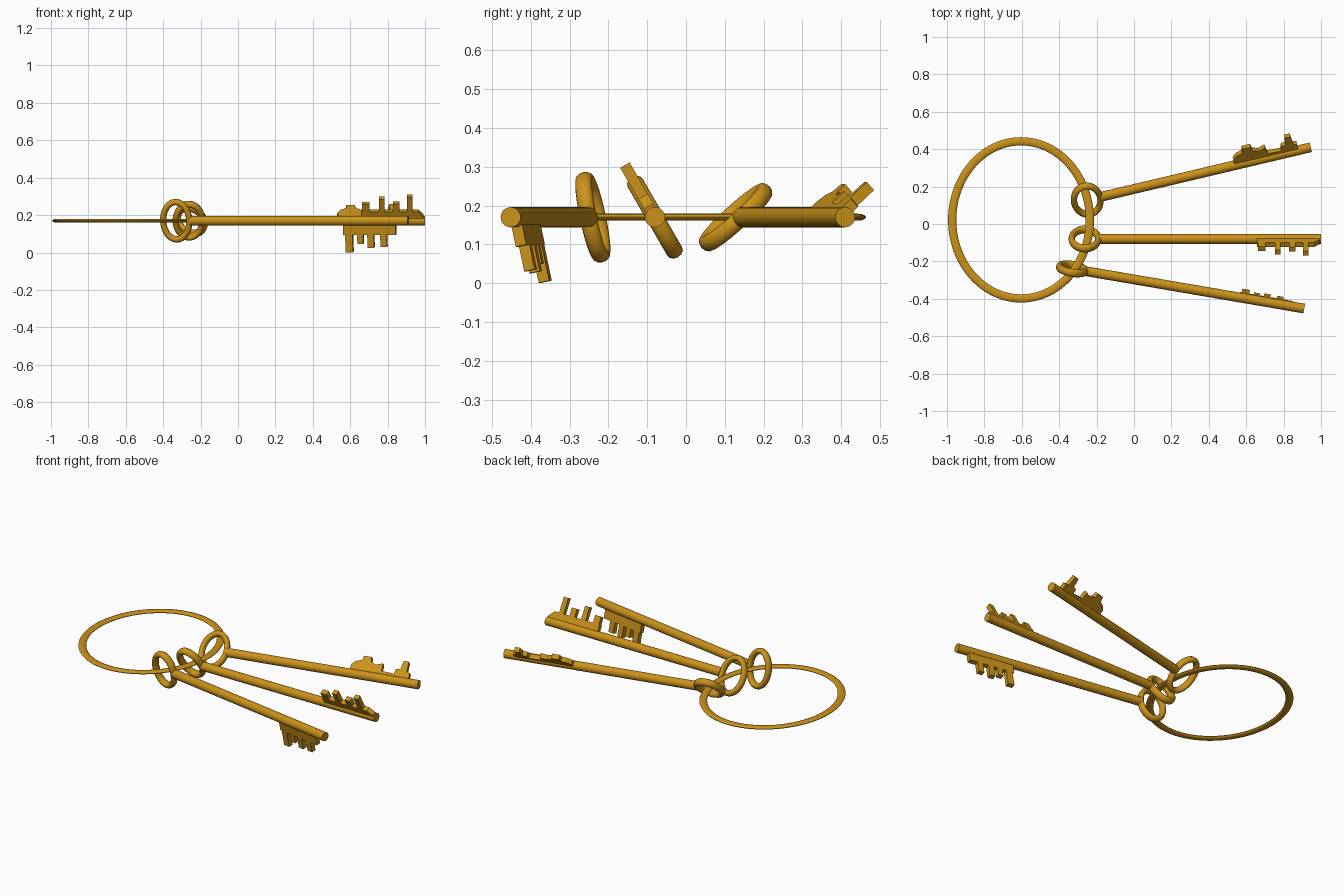
import bpy, bmesh, math
from mathutils import Matrix, Vector

if "Cube" in bpy.data.objects:
    bpy.data.objects.remove(bpy.data.objects["Cube"])

brass = bpy.data.materials.new("brass gold")
brass.diffuse_color = (0.59, 0.285, 0.01, 1)
brass.use_nodes = True
brass.node_tree.nodes["Principled BSDF"].inputs["Base Color"].default_value = brass.diffuse_color
Z = 0.17  # height of ring and shafts


def add(name, bm, matrix):
    bmesh.ops.recalc_face_normals(bm, faces=bm.faces)
    me = bpy.data.meshes.new(name)
    bm.to_mesh(me)
    bm.free()
    me.materials.append(brass)
    ob = bpy.data.objects.new(name, me)
    bpy.context.collection.objects.link(ob)
    ob.matrix_world = matrix
    bpy.ops.object.select_all(action='DESELECT')
    ob.select_set(True)
    bpy.context.view_layer.objects.active = ob
    bpy.ops.object.shade_smooth_by_angle(angle=math.radians(40))
    return ob


def oval_ring(name, a, b, tr, tz, matrix, n=64, m=12):
    """Oval ring in local XY: centreline radii a, b; tube half sizes tr, tz."""
    bm = bmesh.new()
    rows = []
    for i in range(n):
        t = 2 * math.pi * i / n
        row = []
        for j in range(m):
            u = 2 * math.pi * j / m
            k = tr * math.cos(u)
            row.append(bm.verts.new(((a + k) * math.cos(t), (b + k) * math.sin(t),
                                     tz * math.sin(u))))
        rows.append(row)
    for i in range(n):
        for j in range(m):
            p, q, k = rows[i], rows[(i + 1) % n], (j + 1) % m
            bm.faces.new((p[j], q[j], q[k], p[k]))
    return add(name, bm, matrix)


def shaft(name, s0, s1, r, matrix):
    bm = bmesh.new()
    bmesh.ops.create_cone(bm, cap_ends=True, segments=24, radius1=r, radius2=r, depth=s1 - s0,
                          matrix=Matrix.Translation(((s0 + s1) / 2, 0, 0))
                          @ Matrix.Rotation(math.pi / 2, 4, 'Y'))
    return add(name, bm, matrix)


def bit(name, profile, thick, matrix):
    """Toothed plate: profile in (along shaft, outward), extruded sideways."""
    bm = bmesh.new()
    f = bm.faces.new([bm.verts.new((s, r, -thick / 2)) for s, r in profile])
    ex = bmesh.ops.extrude_face_region(bm, geom=[f])
    bmesh.ops.translate(bm, vec=(0, 0, thick),
                        verts=[v for v in ex["geom"] if isinstance(v, bmesh.types.BMVert)])
    return add(name, bm, matrix)


def comb(s0, s1, base, teeth, nose=0.0):
    """Profile of a plate with square teeth (start, end, height)."""
    pts = [(s0, 0.0), (s0, base)]
    for a, b, h in teeth:
        pts += [(a, base), (a, h), (b, h), (b, base)]
    pts += [(s1 - nose, base), (s1, base - nose), (s1, 0.0)]
    return [p for i, p in enumerate(pts) if i == 0 or p != pts[i - 1]]


def key(name, centre, tip, roll, profile):
    """Key with bow ring at centre, shaft to tip, bow and bit rolled about the shaft."""
    c = Vector((*centre, Z))
    d = Vector((*tip, Z)) - c
    length = d.length
    d.normalize()
    h = Vector((-d.y, d.x, 0))
    p = h * math.cos(math.radians(roll)) + Vector((0, 0, math.sin(math.radians(roll))))
    q = d.cross(p)
    m = Matrix((d, p, q)).transposed().to_4x4()
    m.translation = c
    oval_ring(name + "_bow", 0.071, 0.102, 0.017, 0.022, m, n=48)
    shaft(name + "_shaft", 0.075, length, 0.026, m)
    bit(name + "_bit", profile, 0.028, m)


# large flat carrying ring
oval_ring("carrying_ring", 0.368, 0.42, 0.022, 0.009, Matrix.Translation((-0.604, 0.022, Z)), n=96)

# upper key: humped ward and a single stepped tooth
key("upper_key", (-0.25, 0.128), (0.945, 0.41), 42,
    [(0.81, 0), (0.81, 0.05), (0.83, 0.072), (0.865, 0.085), (0.87, 0.112), (0.915, 0.112),
     (0.92, 0.085), (0.95, 0.07), (0.99, 0.085), (0.995, 0.04), (1.07, 0.035), (1.075, 0.065),
     (1.1, 0.07), (1.105, 0.12), (1.135, 0.12), (1.14, 0.06), (1.16, 0.055), (1.16, 0)])

# middle key: long plate with four teeth and a pointed nose
key("middle_key", (-0.262, -0.08), (1.0, -0.08), 120,
    comb(0.92, 1.255, 0.062, [(0.925, 0.965, 0.107), (1.015, 1.045, 0.14),
                              (1.09, 1.125, 0.11), (1.165, 1.195, 0.155)], 0.03))

# lower key: comb of hanging teeth
key("lower_key", (-0.33, -0.24), (0.91, -0.452), -78,
    comb(0.905, 1.19, 0.075, [(0.915, 0.955, 0.17), (0.98, 1.012, 0.125),
                              (1.035, 1.07, 0.145), (1.105, 1.14, 0.14)]))
